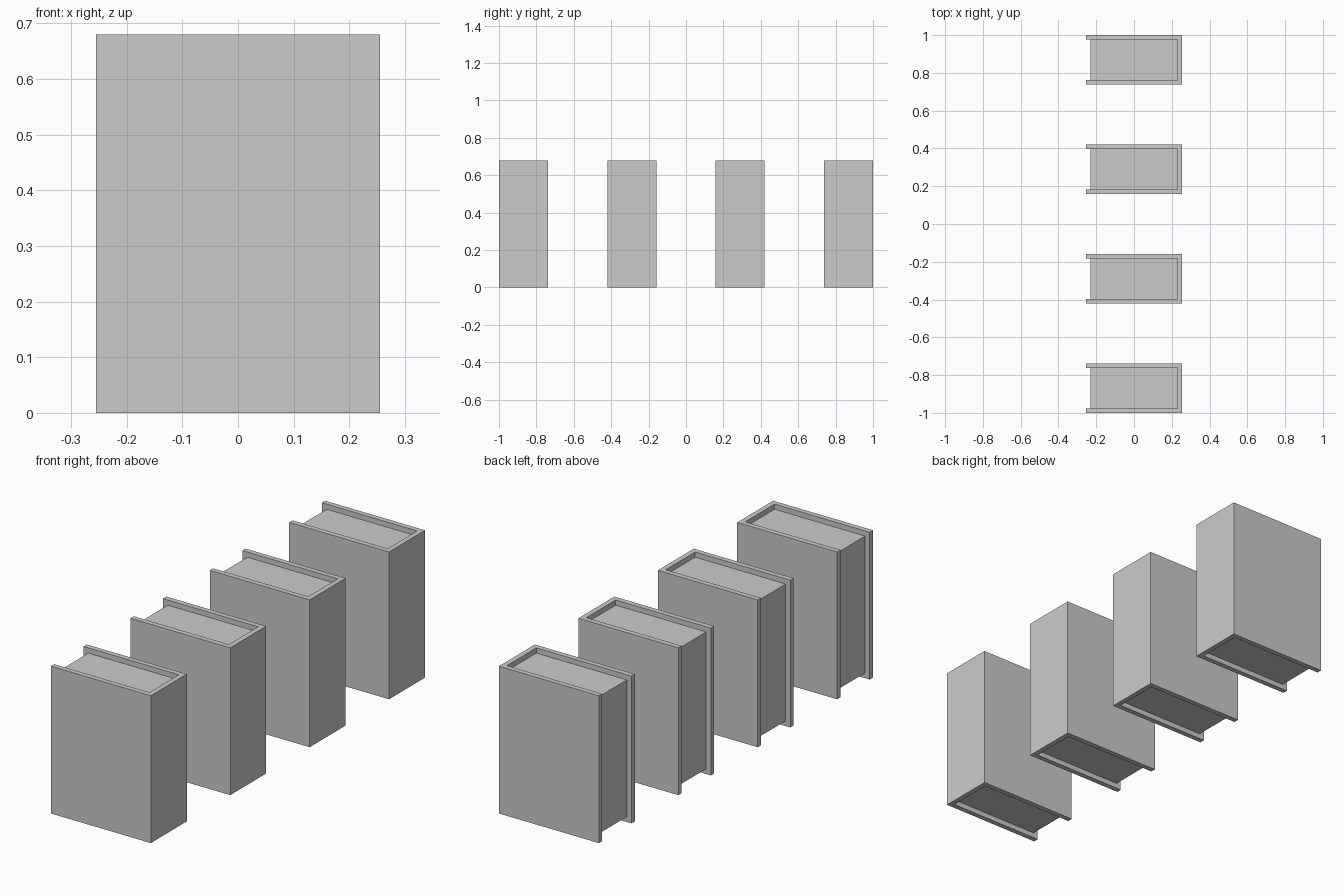
import bpy, bmesh

if "Cube" in bpy.data.objects:
    bpy.data.objects.remove(bpy.data.objects["Cube"])

LENGTH, WIDTH, HEIGHT = 0.51, 0.262, 0.68   # outer size of one book
BOARD = 0.024                               # cover thickness
SPACING = 0.5793


def prism(name, outline, z0, z1, y):
    """Extrude a flat outline from z0 to z1 and place it at y."""
    bm = bmesh.new()
    face = bm.faces.new([bm.verts.new((px, py, z0)) for px, py in outline])
    new = bmesh.ops.extrude_face_region(bm, geom=[face])["geom"]
    top = [v for v in new if isinstance(v, bmesh.types.BMVert)]
    bmesh.ops.translate(bm, verts=top, vec=(0, 0, z1 - z0))
    bmesh.ops.recalc_face_normals(bm, faces=bm.faces)
    mesh = bpy.data.meshes.new(name)
    bm.to_mesh(mesh)
    bm.free()
    obj = bpy.data.objects.new(name, mesh)
    obj.location.y = y
    bpy.context.collection.objects.link(obj)
    return obj


x, w = LENGTH / 2, WIDTH / 2
spine, inner = x - BOARD, w - BOARD

# U-shaped cover: two boards joined by the spine on +x
cover = [(-x, -w), (x, -w), (x, w), (-x, w),
         (-x, inner), (spine, inner), (spine, -inner), (-x, -inner)]
# Page block, set back from the fore edge, top and bottom
fore = -x + BOARD
pages = [(fore, -inner), (spine, -inner), (spine, inner), (fore, inner)]

# Row of four evenly spaced books
for i in range(4):
    y = (i - 1.5) * SPACING
    prism(f"book_cover_{i + 1}", cover, 0, HEIGHT, y)
    prism(f"book_pages_{i + 1}", pages, BOARD, HEIGHT - BOARD, y)
